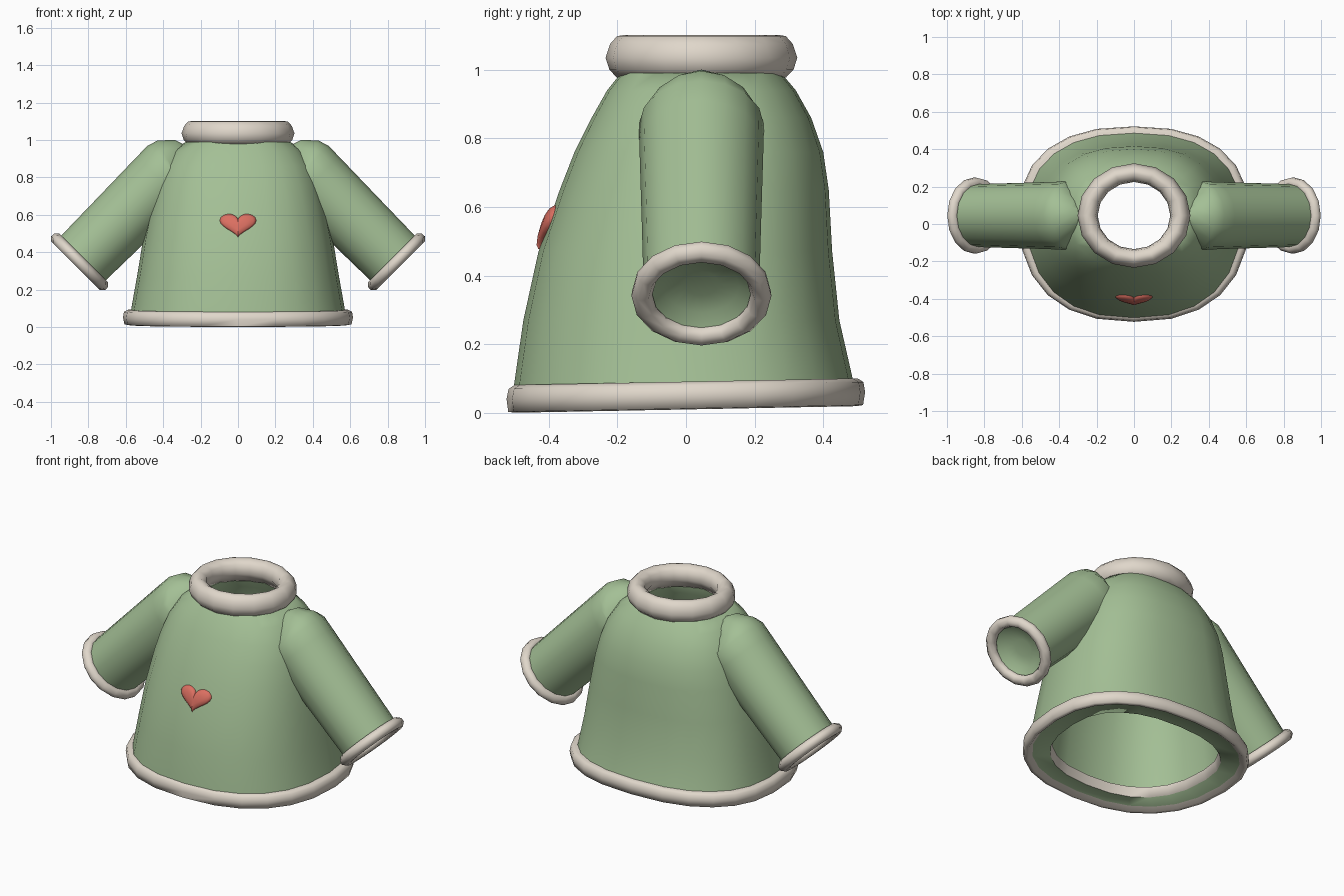
import bpy, bmesh, math

if "Cube" in bpy.data.objects:
    bpy.data.objects.remove(bpy.data.objects["Cube"])

CY = 0.045  # y of the neck, sleeve and body axis


def material(name, rgb):
    m = bpy.data.materials.new(name)
    m.diffuse_color = (*rgb, 1)
    m.use_nodes = True
    m.node_tree.nodes["Principled BSDF"].inputs["Base Color"].default_value = m.diffuse_color
    return m


GREEN = material("sage green knit", (0.37, 0.525, 0.303))
CREAM = material("cream trim", (0.745, 0.68, 0.595))
RED = material("coral red", (0.71, 0.16, 0.12))


def loft(name, rings, mats, wrap=False, cap_end=False, mat_rule=None, angle=50):
    """Skin a row of closed rings; wrap joins the last ring to the first."""
    bm = bmesh.new()
    vs = [[bm.verts.new(p) for p in ring] for ring in rings]
    n = len(vs[0])
    for k in range(len(vs) if wrap else len(vs) - 1):
        a, b = vs[k], vs[(k + 1) % len(vs)]
        for i in range(n):
            j = (i + 1) % n
            f = bm.faces.new((a[i], a[j], b[j], b[i]))
            f.material_index = mat_rule(k) if mat_rule else 0
    if cap_end:
        bm.faces.new(vs[-1])
    bmesh.ops.recalc_face_normals(bm, faces=bm.faces)
    me = bpy.data.meshes.new(name)
    bm.to_mesh(me)
    bm.free()
    ob = bpy.data.objects.new(name, me)
    bpy.context.collection.objects.link(ob)
    for m in mats:
        me.materials.append(m)
    bpy.ops.object.select_all(action='DESELECT')
    ob.select_set(True)
    bpy.context.view_layer.objects.active = ob
    bpy.ops.object.shade_smooth_by_angle(angle=math.radians(angle))
    return ob


def oval(z, rx, front, back, n=24, tilt=0.0, power=2.4):
    """Horizontal, slightly boxy ring with its own front and back depth."""
    pts = []
    e = 2 / power
    for i in range(n):
        t = 2 * math.pi * i / n
        c, s = math.cos(t), math.sin(t)
        x = rx * math.copysign(abs(c) ** e, c)
        y = CY + (back - CY if s > 0 else CY - front) * math.copysign(abs(s) ** e, s)
        pts.append((x, y, z + tilt * (y + 0.52) / 1.04))
    return pts


# Body: outer wall up to the neck, then the inner wall back down
outer = [(0.05, 0.580, -0.505, 0.500), (0.09, 0.572, -0.500, 0.488),
         (0.27, 0.540, -0.474, 0.447), (0.47, 0.507, -0.430, 0.426),
         (0.65, 0.470, -0.368, 0.416), (0.76, 0.440, -0.325, 0.400),
         (0.86, 0.402, -0.275, 0.365), (0.94, 0.345, -0.230, 0.320),
         (0.99, 0.280, -0.190, 0.278)]
inner = [(0.98, 0.215, -0.16, 0.25), (0.93, 0.23, -0.17, 0.27),
         (0.80, 0.33, -0.24, 0.33), (0.60, 0.39, -0.31, 0.35),
         (0.30, 0.44, -0.37, 0.37), (0.06, 0.47, -0.40, 0.39)]
loft("body", [oval(*r) for r in outer + inner], [GREEN], wrap=True)

# Hem: rolled cream band with a green underside lining
hem = [(0.020, 0.565, -0.475, 0.475), (0.000, 0.585, -0.497, 0.497),
       (0.003, 0.607, -0.518, 0.516), (0.040, 0.615, -0.523, 0.522),
       (0.070, 0.61, -0.517, 0.517), (0.081, 0.59, -0.50, 0.50),
       (0.078, 0.45, -0.385, 0.372), (0.022, 0.465, -0.395, 0.385)]
loft("hem", [oval(*r, tilt=0.02) for r in hem], [CREAM, GREEN], wrap=True,
     mat_rule=lambda k: 1 if k == len(hem) - 1 else 0, angle=75)

# Collar: thick rolled ring
collar = [(1.102, 0.240), (1.098, 0.266), (1.075, 0.288), (1.035, 0.302),
          (1.000, 0.290), (0.977, 0.266), (0.975, 0.228), (1.03, 0.194), (1.08, 0.205)]
loft("collar", [oval(z, r, CY - r * 0.925, CY + r * 0.925, 16, power=2)
                for z, r in collar], [CREAM], wrap=True, angle=100)


def tilted(cx, cz, deg, r, ry, side, n=16):
    """Ring whose in-plane direction leans deg from +x in the xz plane."""
    a = math.radians(deg)
    pts = []
    for i in range(n):
        t = 2 * math.pi * i / n
        u = r * math.cos(t)
        pts.append((side * (cx + u * math.cos(a)), CY + ry * math.sin(t),
                    cz + u * math.sin(a)))
    return pts


def along(d, r, side):
    """Ring across the sleeve, d up the arm from the cuff."""
    q = math.sqrt(0.5)
    return tilted(0.85 - d * q, 0.345 + d * q, 45, r, r, side)


for side, label in ((-1, "left"), (1, "right")):
    # Sleeve: straight arm, then a rounded shoulder
    rings = [along(0.0, 0.168, side), along(0.3, 0.174, side),
             along(0.62, 0.181, side), along(0.70, 0.182, side),
             tilted(0.345, 0.835, 62, 0.183, 0.172, side),
             tilted(0.300, 0.850, 76, 0.155, 0.120, side),
             tilted(0.265, 0.860, 83, 0.110, 0.070, side)]
    loft(label + "_sleeve", rings, [GREEN], cap_end=True)
    # Lining: shallow green dish inside the cuff
    loft(label + "_sleeve_lining",
         [along(0.0, 0.165, side), along(0.012, 0.143, side),
          along(0.035, 0.11, side), along(0.045, 0.05, side)],
         [GREEN], cap_end=True, angle=80)
    # Cuff: rolled ring round the sleeve opening
    cuff = [(-0.024, 0.156), (-0.026, 0.184), (-0.006, 0.204), (0.016, 0.202),
            (0.034, 0.184), (0.03, 0.155), (0.0, 0.143)]
    loft(label + "_cuff", [along(d, r, side) for d, r in cuff], [CREAM],
         wrap=True, angle=100)


# Heart: padded patch lying on the chest
def heart_ring(scale, puff, n=32):
    pts = []
    for i in range(n):
        t = 2 * math.pi * i / n
        x = math.sin(t) ** 3 * 0.098 * scale
        h = (13 * math.cos(t) - 5 * math.cos(2 * t)
             - 2 * math.cos(3 * t) - math.cos(4 * t)) / 29
        z = 0.552 + 0.127 * h * scale
        y = -0.405 - (0.552 - z) * 0.34 + x * x * 0.7
        pts.append((x, y - puff, z))
    return pts


loft("heart", [heart_ring(1, -0.012), heart_ring(1, 0.0), heart_ring(0.85, 0.009),
               heart_ring(0.5, 0.015), heart_ring(0.05, 0.017)],
     [RED], cap_end=True, angle=60)
